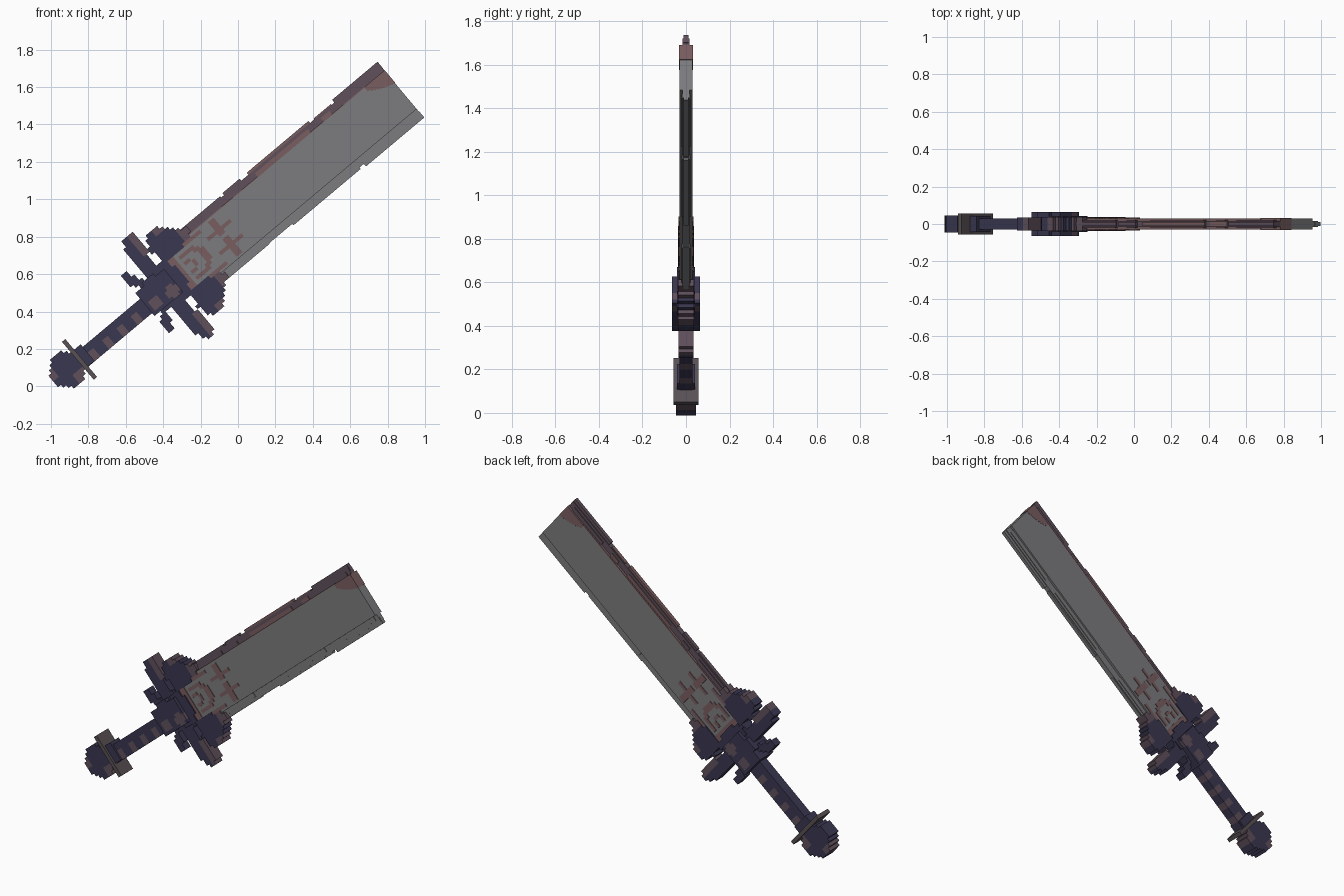
import bpy, bmesh, math
from mathutils import Matrix

cube = bpy.data.objects.get("Cube")
if cube:
    bpy.data.objects.remove(cube)

# Sword frame: u runs along the blade, w across it, y is thickness
AXIS_OFFSET = 0.655
TILT = Matrix.Rotation(math.radians(-40), 4, 'Y') @ Matrix.Translation((0, 0, AXIS_OFFSET))
CELL = 0.02


def material(name, rgb):
    m = bpy.data.materials.new(name)
    m.use_nodes = True
    m.diffuse_color = (*rgb, 1)
    m.node_tree.nodes["Principled BSDF"].inputs["Base Color"].default_value = (*rgb, 1)
    return m


MATS = [material("steel_grey", (0.20, 0.20, 0.21)),
        material("dark_navy", (0.042, 0.038, 0.08)),
        material("dusky_mauve", (0.115, 0.08, 0.105)),
        material("faded_rust", (0.19, 0.11, 0.115)),
        material("brown_grey", (0.10, 0.082, 0.09))]
STEEL, NAVY, MAUVE, RUST, BROWN = range(len(MATS))


def box(bm, u0, u1, w0, w1, half, mat):
    scale = Matrix.Diagonal((u1 - u0, 2 * half, w1 - w0, 1))
    centre = Matrix.Translation(((u0 + u1) / 2, 0, (w0 + w1) / 2))
    made = bmesh.ops.create_cube(bm, size=1, matrix=TILT @ centre @ scale)
    for f in {f for v in made["verts"] for f in v.link_faces}:
        f.material_index = mat


def finish(name, bm):
    mesh = bpy.data.meshes.new(name)
    bm.to_mesh(mesh)
    bm.free()
    for m in MATS:
        mesh.materials.append(m)
    bpy.context.collection.objects.link(bpy.data.objects.new(name, mesh))


def bar(name, u0, u1, w0, w1, half, mat):
    bm = bmesh.new()
    box(bm, u0, u1, w0, w1, half, mat)
    finish(name, bm)


def blocks(name, u0, u1, w0, w1, half, rule):
    """Fill an area with stepped blocks; rule(u, w) gives a colour or None."""
    bm = bmesh.new()
    cols = round((u1 - u0) / CELL)
    for j in range(round((w1 - w0) / CELL)):
        w = w0 + j * CELL
        start, current = 0, None
        for i in range(cols + 1):
            mat = rule(u0 + (i + 0.5) * CELL, w + CELL / 2) if i < cols else None
            if mat != current:
                if current is not None:
                    box(bm, u0 + start * CELL, u0 + i * CELL, w, w + CELL, half, current)
                start, current = i, mat
    finish(name, bm)


def lerp_table(table, t):
    """Interpolate rows (t, a, b) at t; None outside the table."""
    for p, q in zip(table, table[1:]):
        if p[0] <= t <= q[0]:
            k = (t - p[0]) / (q[0] - p[0])
            return [a + (b - a) * k for a, b in zip(p[1:], q[1:])]
    return None


def outline(table, colour):
    def rule(u, w):
        span = lerp_table(table, abs(w))
        return colour(u, abs(w)) if span and span[0] <= u <= span[1] else None
    return rule


# Blade core, with its worn upper face and stained tip corner
bar("blade_core", 0.14, 1.685, -0.133, 0.133, 0.03, STEEL)
bar("blade_spine_cover", 0.3, 1.55, 0.132, 0.138, 0.03, RUST)
bm = bmesh.new()
for i in range(9):
    reach = 0.088 * math.sqrt((i + 1) / 9)
    u = 1.545 + i * 0.0156
    box(bm, u, u + 0.0156 + (0.002 if i == 8 else 0), 0.136 - reach, 0.136, 0.0315, RUST)
finish("tip_stain", bm)

# Stepped cutting edges: inner rail, then a chipped outer strip
for side, sign, mat in (("upper", 1, MAUVE), ("lower", -1, STEEL)):
    bm = bmesh.new()
    low, high = sorted((sign * 0.13, sign * 0.176))
    box(bm, 0.2, 1.685, low, high, 0.016, mat)
    finish(side + "_edge_rail", bm)

bm = bmesh.new()
for u0, u1, top, mat in ((0.3, 0.58, 0.185, MAUVE), (0.6, 0.72, 0.19, MAUVE),
                         (0.77, 1.2, 0.19, RUST), (1.23, 1.35, 0.182, RUST),
                         (1.37, 1.687, 0.195, MAUVE)):
    box(bm, u0, u1, 0.15, top, 0.011, mat)
    box(bm, u0 + 0.03, u1 - 0.03, 0.13, 0.16, 0.022, mat)
finish("upper_edge_chips", bm)
bm = bmesh.new()
for u0, u1, bottom in ((0.3, 0.62, 0.18), (0.78, 1.25, 0.186), (1.28, 1.687, 0.194)):
    box(bm, u0, u1, -bottom, -0.15, 0.011, STEEL)
    box(bm, u0 + 0.03, u1 - 0.03, -0.16, -0.13, 0.02, STEEL)
finish("lower_edge_chips", bm)


# Raised markings on both faces of the blade, in mirrored halves
def marking(u, w):
    a = abs(w)
    stem = 0.38 < u < 0.55 and 0.04 < a < 0.062
    cross = 0.445 < u < 0.482 and 0.01 < a < 0.122
    border = 0.18 < u < 0.38 and 0.098 < a < 0.122
    root = u < 0.18
    r = math.hypot((u - 0.2) * 0.62, w)
    arcs = u > 0.2 and (0.068 < r < 0.09 or 0.022 < r < 0.042)
    return RUST if stem or cross or border or root or arcs else None


blocks("blade_markings", 0.14, 0.56, -0.14, 0.14, 0.034, marking)

# Shoulder claws hugging the blade base
claw = [(0.1, 0.13, 0.22), (0.135, 0.12, 0.34), (0.175, 0.11, 0.33),
        (0.21, 0.11, 0.27), (0.25, 0.125, 0.235), (0.275, 0.15, 0.215)]
blocks("shoulder_claws", 0.1, 0.36, -0.28, 0.28, 0.037,
       outline(claw, lambda u, w: MAUVE if u > 0.27 or (w > 0.24 and u > 0.17) else NAVY))

# Guard wings
wing = [(0.04, -0.06, 0.1), (0.1, 0.0, 0.1), (0.14, 0.01, 0.085), (0.2, -0.005, 0.09),
        (0.28, 0.0, 0.095), (0.32, 0.02, 0.095), (0.35, 0.04, 0.085)]
blocks("guard_wings", -0.1, 0.14, -0.36, 0.36, 0.034,
       outline(wing, lambda u, w: MAUVE if w > 0.2 and u > 0.05 else NAVY))

# Small hooks beside the grip
hook = [(0.04, -0.11, -0.02), (0.08, -0.06, 0.0), (0.12, -0.08, -0.04),
        (0.14, -0.1, -0.04), (0.19, -0.1, -0.06)]
blocks("guard_hooks", -0.12, 0.02, -0.2, 0.2, 0.026, outline(hook, lambda u, w: NAVY))


# Guard block with worn patches
def guard_colour(u, w):
    spot = math.hypot(u - 0.06, w + 0.04) < 0.035 or math.hypot(u + 0.05, w + 0.03) < 0.03
    return MAUVE if spot else NAVY


def guard_rule(u, w):
    return guard_colour(u, w) if abs(w) < 0.09 - 0.35 * max(0, abs(u) - 0.04) else None


blocks("guard_block", -0.1, 0.1, -0.1, 0.1, 0.065, guard_rule)
blocks("guard_plate", -0.06, 0.18, -0.12, 0.12, 0.042,
       lambda u, w: NAVY if abs(w) < 0.07 + 0.4 * max(0, u) and u < 0.17 - 0.4 * abs(w) else None)

# Grip with worn patches along its lower side
blocks("grip", -0.56, -0.08, -0.06, 0.04, 0.03,
       lambda u, w: MAUVE if w < 0 and math.sin(u * 62) > 0.45 - w * 4 else NAVY)

# Pommel: collar, crossbar and rounded stepped cap
bar("pommel_collar", -0.58, -0.5, -0.058, 0.058, 0.042, NAVY)
bar("pommel_crossbar", -0.568, -0.545, -0.132, 0.132, 0.057, BROWN)
cap = [(0.56, 0.05), (0.6, 0.09), (0.65, 0.1), (0.69, 0.08), (0.74, 0.04)]


def cap_rule(u, w):
    width = lerp_table(cap, -u)
    if not width or abs(w) > width[0]:
        return None
    return MAUVE if w < -0.04 and u > -0.65 or (u < -0.7 and w > 0) else NAVY


blocks("pommel_cap", -0.74, -0.56, -0.1, 0.1, 0.046, cap_rule)
